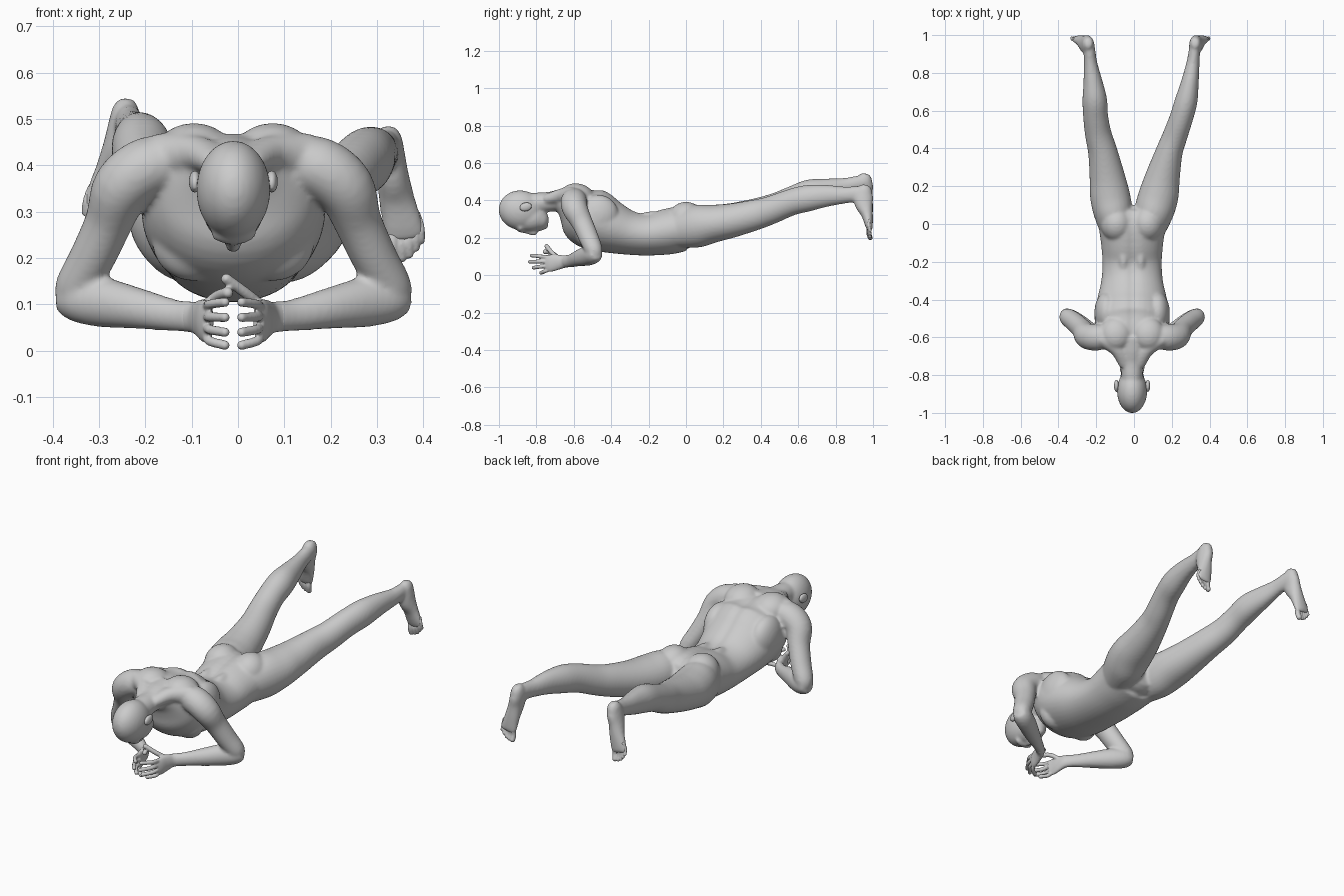
import bpy, bmesh, math
from mathutils import Vector, Matrix

CX = -0.01  # mirror plane of the upper body
X, Y, Z = Vector((1, 0, 0)), Vector((0, 1, 0)), Vector((0, 0, 1))


def catmull(a, b, c, d, t):
    return [0.5 * (2*q + (r - p)*t + (2*p - 5*q + 4*r - s)*t*t + (3*q - p - 3*r + s)*t**3)
            for p, q, r, s in zip(a, b, c, d)]


def tube(bm, rings, hint, groove=0, n=28, steps=4):
    """Closed loft through (x, y, z, radius along hint, other radius)."""
    pts = []
    last = len(rings) - 1
    for i in range(last):
        a, d = rings[max(i - 1, 0)], rings[min(i + 2, last)]
        pts += [catmull(a, rings[i], rings[i + 1], d, k / steps) for k in range(steps)]
    pts.append(rings[-1])
    loops = []
    for i, p in enumerate(pts):
        tan = (Vector(pts[min(i + 1, len(pts) - 1)][:3]) - Vector(pts[max(i - 1, 0)][:3])).normalized()
        side = (hint - tan * hint.dot(tan)).normalized()
        up = side.cross(tan)
        loop = []
        for k in range(n):
            ang = 2 * math.pi * k / n
            v = Vector(p[:3]) + side * p[3] * math.cos(ang) + up * p[4] * math.sin(ang)
            if groove and v.z > p[2]:
                v.z -= groove * math.exp(-((v.x - p[0]) / 0.025) ** 2)
            loop.append(bm.verts.new(v))
        loops.append(loop)
    for a, b in zip(loops, loops[1:]):
        for k in range(n):
            bm.faces.new((a[k], a[(k + 1) % n], b[(k + 1) % n], b[k]))
    bm.faces.new(loops[0])
    bm.faces.new(loops[-1])


def blob(bm, c, r, tilt=0):
    m = Matrix.Translation(c) @ Matrix.Rotation(tilt, 4, 'X') @ Matrix.Diagonal((*r, 1))
    bmesh.ops.create_uvsphere(bm, u_segments=28, v_segments=18, radius=1, matrix=m)


def finger(bm, pts, r):
    """Thin digit with rounded tip."""
    tube(bm, [(*p, r, r) for p in pts], X if abs(pts[0][2] - pts[-1][2]) > 0.04 else Z, n=12)
    blob(bm, pts[-1], (r, r, r))


def flip(rings, s):
    return [(CX + s * p[0], *p[1:]) for p in rings]


def finish(bm, name, voxel, iterations):
    """Fuse the overlapping forms into one smooth skin."""
    bmesh.ops.recalc_face_normals(bm, faces=bm.faces)
    me = bpy.data.meshes.new(name)
    bm.to_mesh(me)
    bm.free()
    ob = bpy.data.objects.new(name, me)
    bpy.context.collection.objects.link(ob)
    rm = ob.modifiers.new("fuse", 'REMESH')
    rm.mode, rm.voxel_size, rm.use_smooth_shade = 'VOXEL', voxel, True
    sm = ob.modifiers.new("soften", 'SMOOTH')
    sm.factor, sm.iterations = 0.5, iterations
    return ob


body = bmesh.new()

# torso: y, bottom z, top z, half width
torso = [(-0.70, 0.36, 0.455, 0.06), (-0.65, 0.315, 0.472, 0.13), (-0.60, 0.25, 0.485, 0.175),
         (-0.54, 0.165, 0.483, 0.195), (-0.48, 0.13, 0.458, 0.198), (-0.40, 0.115, 0.402, 0.185),
         (-0.30, 0.108, 0.348, 0.163), (-0.20, 0.105, 0.333, 0.157), (-0.10, 0.11, 0.36, 0.165),
         (0.0, 0.132, 0.375, 0.175), (0.05, 0.145, 0.34, 0.14), (0.085, 0.17, 0.30, 0.07)]
tube(body, [(CX, y, (a + b) / 2, w, (b - a) / 2) for y, a, b, w in torso], X, groove=0.012, n=40)

# neck and head
tube(body, [(CX, -0.86, 0.375, 0.055, 0.06), (CX, -0.79, 0.385, 0.056, 0.057),
            (CX, -0.73, 0.392, 0.058, 0.053), (CX, -0.67, 0.40, 0.08, 0.06),
            (CX, -0.60, 0.40, 0.10, 0.07)], X)
blob(body, (CX, -0.884, 0.347), (0.080, 0.118, 0.106), -0.15)
blob(body, (CX, -0.835, 0.305), (0.066, 0.098, 0.072))
blob(body, (CX, -0.785, 0.297), (0.052, 0.052, 0.053))
blob(body, (CX, -0.757, 0.268), (0.026, 0.022, 0.024))
blob(body, (CX, -0.778, 0.251), (0.024, 0.016, 0.016))
blob(body, (CX, -0.885, 0.251), (0.050, 0.022, 0.022))
tube(body, [(CX, -0.885, 0.24, 0.010, 0.012), (CX, -0.84, 0.232, 0.011, 0.015),
            (CX, -0.812, 0.227, 0.018, 0.017), (CX, -0.80, 0.24, 0.012, 0.01)], X, n=14)

for s in (-1, 1):
    # chest, back, shoulder and buttock muscles
    blob(body, (CX + s*0.085, -0.535, 0.235), (0.09, 0.06, 0.085))
    blob(body, (CX + s*0.085, -0.58, 0.425), (0.085, 0.09, 0.065), -0.2)
    blob(body, (CX + s*0.135, -0.47, 0.32), (0.065, 0.11, 0.11), -0.3)
    blob(body, (CX + s*0.082, 0.0, 0.302), (0.085, 0.095, 0.09))
    blob(body, (CX + s*0.045, -0.17, 0.272), (0.04, 0.13, 0.07))
    tube(body, flip([(0.03, -0.74, 0.405, 0.03, 0.04), (0.08, -0.66, 0.425, 0.04, 0.04),
                     (0.16, -0.61, 0.42, 0.05, 0.04)], s), Z)
    # upper arm
    tube(body, flip([(0.12, -0.59, 0.405, 0.06, 0.06), (0.185, -0.60, 0.395, 0.07, 0.066),
                     (0.24, -0.592, 0.352, 0.068, 0.064), (0.268, -0.555, 0.28, 0.057, 0.052),
                     (0.305, -0.52, 0.20, 0.053, 0.049), (0.342, -0.493, 0.135, 0.047, 0.044),
                     (0.352, -0.488, 0.10, 0.034, 0.03)], s), Y)
    # forearm
    tube(body, flip([(0.372, -0.478, 0.118, 0.033, 0.033), (0.34, -0.492, 0.111, 0.048, 0.046),
                     (0.285, -0.522, 0.105, 0.054, 0.047), (0.21, -0.57, 0.092, 0.045, 0.040),
                     (0.13, -0.617, 0.077, 0.035, 0.027), (0.085, -0.65, 0.073, 0.034, 0.023)], s), Z)

# legs: spread unevenly, each traced from hip to heel
left = [(-0.09, -0.04, 0.245, 0.085, 0.10), (-0.11, 0.06, 0.262, 0.103, 0.114),
        (-0.127, 0.15, 0.276, 0.106, 0.101), (-0.142, 0.25, 0.295, 0.094, 0.091),
        (-0.165, 0.38, 0.331, 0.078, 0.081), (-0.19, 0.48, 0.367, 0.070, 0.073),
        (-0.203, 0.57, 0.408, 0.066, 0.068), (-0.208, 0.66, 0.440, 0.065, 0.071),
        (-0.217, 0.75, 0.456, 0.051, 0.061), (-0.230, 0.85, 0.475, 0.036, 0.045),
        (-0.236, 0.92, 0.49, 0.031, 0.042), (-0.24, 0.965, 0.50, 0.028, 0.036)]
right = [(0.075, -0.04, 0.245, 0.085, 0.10), (0.104, 0.06, 0.262, 0.104, 0.114),
         (0.13, 0.15, 0.276, 0.106, 0.101), (0.152, 0.25, 0.293, 0.092, 0.091),
         (0.186, 0.38, 0.325, 0.072, 0.081), (0.215, 0.46, 0.350, 0.066, 0.075),
         (0.250, 0.56, 0.389, 0.062, 0.071), (0.276, 0.65, 0.411, 0.060, 0.071),
         (0.296, 0.75, 0.424, 0.047, 0.059), (0.312, 0.85, 0.428, 0.035, 0.045),
         (0.320, 0.92, 0.435, 0.030, 0.042), (0.323, 0.96, 0.445, 0.028, 0.036)]
tube(body, left, X)
tube(body, right, X)


def left_foot(p):
    z = p[2]
    return (-0.24 - (p[0] - 0.323) - (0.475 - z) * 0.07, p[1], z + 0.06, *p[3:])


# feet and toes, toes hanging down
foot = [(0.323, 0.962, 0.482, 0.016, 0.022), (0.324, 0.957, 0.462, 0.029, 0.038),
        (0.326, 0.949, 0.425, 0.034, 0.052), (0.333, 0.951, 0.38, 0.035, 0.049),
        (0.343, 0.968, 0.325, 0.039, 0.032), (0.356, 0.978, 0.268, 0.044, 0.021),
        (0.361, 0.983, 0.238, 0.042, 0.013)]
toes = bmesh.new()
for place in (lambda p: p, left_foot):
    tube(body, [place(p) for p in foot], X)
    for x, z, r in ((0.334, 0.200, 0.0135), (0.354, 0.200, 0.0095), (0.370, 0.208, 0.009),
                    (0.384, 0.222, 0.0085), (0.396, 0.238, 0.008)):
        base = (0.358 + (x - 0.362) * 0.8, 0.982, z + 0.06)
        mid = (x - 0.001, 0.977, z + 0.028)
        finger(toes, [place(base), place(mid), place((x, 0.985, z))], r)

# hands: thumbs up, fingertips meeting in the middle
hands = bmesh.new()
for s in (-1, 1):
    tube(hands, flip([(0.11, -0.63, 0.075, 0.033, 0.023), (0.083, -0.655, 0.072, 0.034, 0.022),
                      (0.070, -0.69, 0.069, 0.042, 0.020), (0.062, -0.725, 0.064, 0.046, 0.017),
                      (0.054, -0.748, 0.062, 0.043, 0.013)], s), Z)
    for z0, z1, y1 in ((0.096, 0.105, -0.825), (0.074, 0.072, -0.835),
                       (0.051, 0.040, -0.815), (0.029, 0.012, -0.775)):
        finger(hands, flip([(0.057, -0.735, z0), (0.050, -0.735 + (y1 + 0.735) * 0.5, (z0 + z1) / 2),
                            (0.018, y1, z1)], s), 0.0105)
    tip = (-0.015, -0.745, 0.155) if s > 0 else (0.012, -0.755, 0.125)
    finger(hands, flip([(0.068, -0.68, 0.09), (0.035, -0.715, 0.118), tip], s), 0.012)

# ears
ears = bmesh.new()
for s in (-1, 1):
    blob(ears, (CX + s*0.083, -0.857, 0.365), (0.013, 0.034, 0.024), 0.25)

finish(body, "body", 0.0075, 9)
finish(toes, "toes", 0.004, 3)
finish(hands, "hands", 0.004, 4)
finish(ears, "ears", 0.005, 2)
